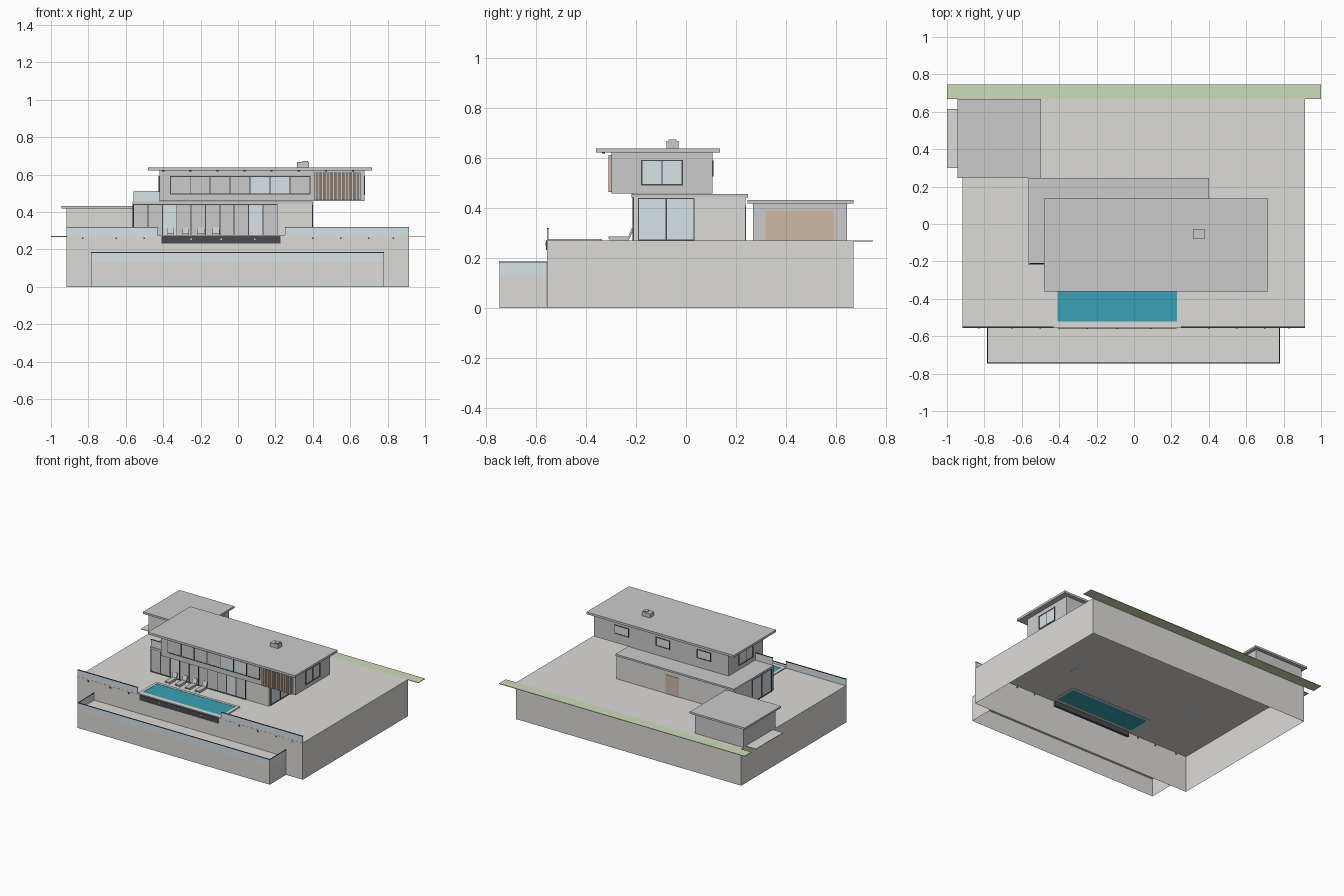
import bpy, bmesh, math
from mathutils import Matrix

if "Cube" in bpy.data.objects:
    bpy.data.objects.remove(bpy.data.objects["Cube"])


def material(name, rgb):
    m = bpy.data.materials.new(name)
    m.diffuse_color = (*rgb, 1)
    m.use_nodes = True
    m.node_tree.nodes["Principled BSDF"].inputs["Base Color"].default_value = m.diffuse_color
    return m


STONE = material("pale_stone", (0.72, 0.71, 0.68))
GLASS = material("pale_glass", (0.68, 0.76, 0.79))
DARK = material("dark_metal", (0.07, 0.07, 0.08))
WATER = material("pool_water", (0.04, 0.36, 0.46))
GRASS = material("lawn", (0.6, 0.72, 0.48))
WOOD = material("timber", (0.62, 0.48, 0.38))
GREY = None


def finish(name, bm, mat):
    me = bpy.data.meshes.new(name)
    bm.to_mesh(me)
    bm.free()
    ob = bpy.data.objects.new(name, me)
    bpy.context.collection.objects.link(ob)
    if mat:
        me.materials.append(mat)
    return ob


def add_box(bm, x0, x1, y0, y1, z0, z1):
    m = Matrix.Translation(((x0 + x1) / 2, (y0 + y1) / 2, (z0 + z1) / 2))
    m = m @ Matrix.Diagonal((x1 - x0, y1 - y0, z1 - z0, 1))
    bmesh.ops.create_cube(bm, size=1, matrix=m)


def boxes(name, items, mat=GREY):
    bm = bmesh.new()
    for b in items:
        add_box(bm, *b)
    return finish(name, bm, mat)


def box(name, x0, x1, y0, y1, z0, z1, mat=GREY, open_bottom=False):
    ob = boxes(name, [(x0, x1, y0, y1, z0, z1)], mat)
    if open_bottom:
        bm = bmesh.new()
        bm.from_mesh(ob.data)
        low = [f for f in bm.faces if f.normal.z < -0.9]
        bmesh.ops.delete(bm, geom=low, context='FACES_ONLY')
        bm.to_mesh(ob.data)
        bm.free()
    return ob


def window(name, axis, pos, a0, a1, z0, z1, panes, out, clear=None):
    """Panes along x (axis 'x') or y, on a wall at pos facing direction out."""
    def slab(u0, u1, w0, w1, depth):
        d = sorted((pos - out * 0.003, pos + out * depth))
        return (u0, u1, *d, w0, w1) if axis == 'x' else (*d, u0, u1, w0, w1)
    t = 0.0025
    step = (a1 - a0) / panes
    cells = [slab(a0 + i * step, a0 + (i + 1) * step, z0, z1, 0.001) for i in range(panes)]
    clear = range(panes) if clear is None else clear
    boxes(name + "_glass", [c for i, c in enumerate(cells) if i in clear], GLASS)
    tinted = [c for i, c in enumerate(cells) if i not in clear]
    if tinted:
        boxes(name + "_tinted_glass", tinted)
    bars = [slab(a0 + i * step - t, a0 + i * step + t, z0, z1, 0.004) for i in range(panes + 1)]
    bars += [slab(a0, a1, z0, z0 + 2 * t, 0.004), slab(a0, a1, z1 - 2 * t, z1, 0.004)]
    boxes(name + "_frame", bars, DARK)


def railing(name, x0, x1, y0, y1, z0, z1):
    box(name + "_glass", x0, x1, y0, y1, z0, z1 - 0.004, GLASS)
    box(name + "_top_rail", x0, x1, y0 - 0.001, y1 + 0.001, z1 - 0.004, z1, DARK)


# Site: hollow plinth, lower terrace, lawn strip, driveway
box("site_plinth", -0.917, 0.915, -0.555, 0.668, 0, 0.27, STONE, True)
box("lower_terrace", -0.785, 0.78, -0.745, -0.556, 0, 0.132, STONE, True)
box("lawn_strip", -1, 1, 0.668, 0.747, 0.266, 0.27, GRASS)
box("driveway", -1, -0.915, 0.3, 0.615, 0.268, 0.272, STONE)

# Glass railings with small clamps
railing("left_railing", -0.917, -0.43, -0.554, -0.549, 0.27, 0.32)
railing("right_railing", 0.25, 0.915, -0.554, -0.549, 0.27, 0.32)
railing("terrace_front_railing", -0.785, 0.78, -0.745, -0.741, 0.132, 0.186)
railing("terrace_left_railing", -0.785, -0.781, -0.741, -0.556, 0.132, 0.186)
railing("terrace_right_railing", 0.776, 0.78, -0.741, -0.556, 0.132, 0.186)
boxes("railing_clamps", [(x - 0.004, x + 0.004, -0.56, -0.55, 0.255, 0.263)
                         for x in (-0.83, -0.65, -0.5, 0.4, 0.55, 0.7, 0.83)], DARK)

# Pool: coping, water and dark overflow wall with lights
boxes("pool_coping", [(-0.43, -0.41, -0.553, -0.335, 0.268, 0.277),
                      (0.23, 0.25, -0.553, -0.335, 0.268, 0.277),
                      (-0.41, 0.23, -0.355, -0.335, 0.268, 0.277),
                      (-0.41, 0.23, -0.553, -0.52, 0.268, 0.277)], STONE)
box("pool_water", -0.41, 0.23, -0.52, -0.355, 0.268, 0.275, WATER)
box("pool_overflow_wall", -0.41, 0.228, -0.559, -0.54, 0.232, 0.271, DARK)
boxes("pool_lights", [(x - 0.004, x + 0.004, -0.561, -0.558, 0.25, 0.258)
                      for x in (-0.25, -0.09, 0.09)], STONE)

# Ground floor
box("ground_floor_walls", -0.56, 0.398, -0.21, 0.237, 0.27, 0.442, STONE)
box("ground_floor_roof", -0.565, 0.402, -0.218, 0.247, 0.442, 0.455)
window("front_sliding_doors", 'x', -0.21, -0.558, 0.21, 0.27, 0.442, 10, -1, (2, 8))
window("ground_right_window", 'y', 0.398, -0.19, 0.032, 0.27, 0.44, 2, 1)
window("ground_left_window", 'y', -0.56, -0.19, 0.032, 0.27, 0.44, 2, -1)
box("entrance_door", -0.11, 0.0, 0.235, 0.24, 0.27, 0.41, WOOD)
railing("balcony_railing", -0.56, -0.42, -0.214, -0.21, 0.455, 0.51)

# Upper floor
box("upper_floor_walls", -0.42, 0.675, -0.297, 0.105, 0.458, 0.622)
box("upper_roof", -0.482, 0.716, -0.36, 0.135, 0.622, 0.638)
window("upper_front_window", 'x', -0.297, -0.362, 0.385, 0.494, 0.592, 7, -1, (4, 5))
window("upper_right_window", 'y', 0.675, -0.177, -0.015, 0.49, 0.592, 2, 1)
window("upper_left_window", 'y', -0.42, -0.177, -0.015, 0.49, 0.592, 2, -1)
for i, x in enumerate((-0.22, 0.115, 0.45)):
    window(f"upper_back_window_{i + 1}", 'x', 0.105, x - 0.055, x + 0.055, 0.525, 0.59, 1, 1)

# Vertical timber screen
boxes("timber_screen", [(0.41 + i * 0.0146, 0.4205 + i * 0.0146, -0.31, -0.297, 0.463, 0.612)
                        for i in range(17)], WOOD)

# Downlights under the eaves
bm = bmesh.new()
for i in range(8):
    bmesh.ops.create_cone(bm, cap_ends=True, segments=10, radius1=0.006, radius2=0.006, depth=0.004,
                          matrix=Matrix.Translation((-0.4 + i * 0.145, -0.33, 0.62)))
finish("eaves_downlights", bm, DARK)

# Chimney with cap
box("chimney", 0.315, 0.38, -0.077, -0.03, 0.638, 0.667)
boxes("chimney_caps", [(0.345, 0.375, -0.07, -0.038, 0.667, 0.674)])

# Garage
box("garage_walls", -0.917, -0.523, 0.27, 0.642, 0.27, 0.418)
box("garage_front_cladding", -0.917, -0.523, 0.268, 0.27, 0.27, 0.418, STONE)
box("garage_roof", -0.945, -0.498, 0.245, 0.668, 0.418, 0.432)
box("garage_door", -0.525, -0.519, 0.317, 0.59, 0.27, 0.39, WOOD)

# Sun loungers
for i in range(4):
    x = -0.36 + i * 0.081
    boxes(f"sun_lounger_{i + 1}", [(x - 0.018, x + 0.018, -0.31, -0.225, 0.278, 0.287),
                                   (x - 0.018, x - 0.012, -0.305, -0.23, 0.27, 0.278),
                                   (x + 0.012, x + 0.018, -0.305, -0.23, 0.27, 0.278)])
    back = box(f"lounger_backrest_{i + 1}", -0.018, 0.018, -0.004, 0.004, 0, 0.04)
    back.location = (x, -0.228, 0.28)
    back.rotation_euler.x = math.radians(-22)
